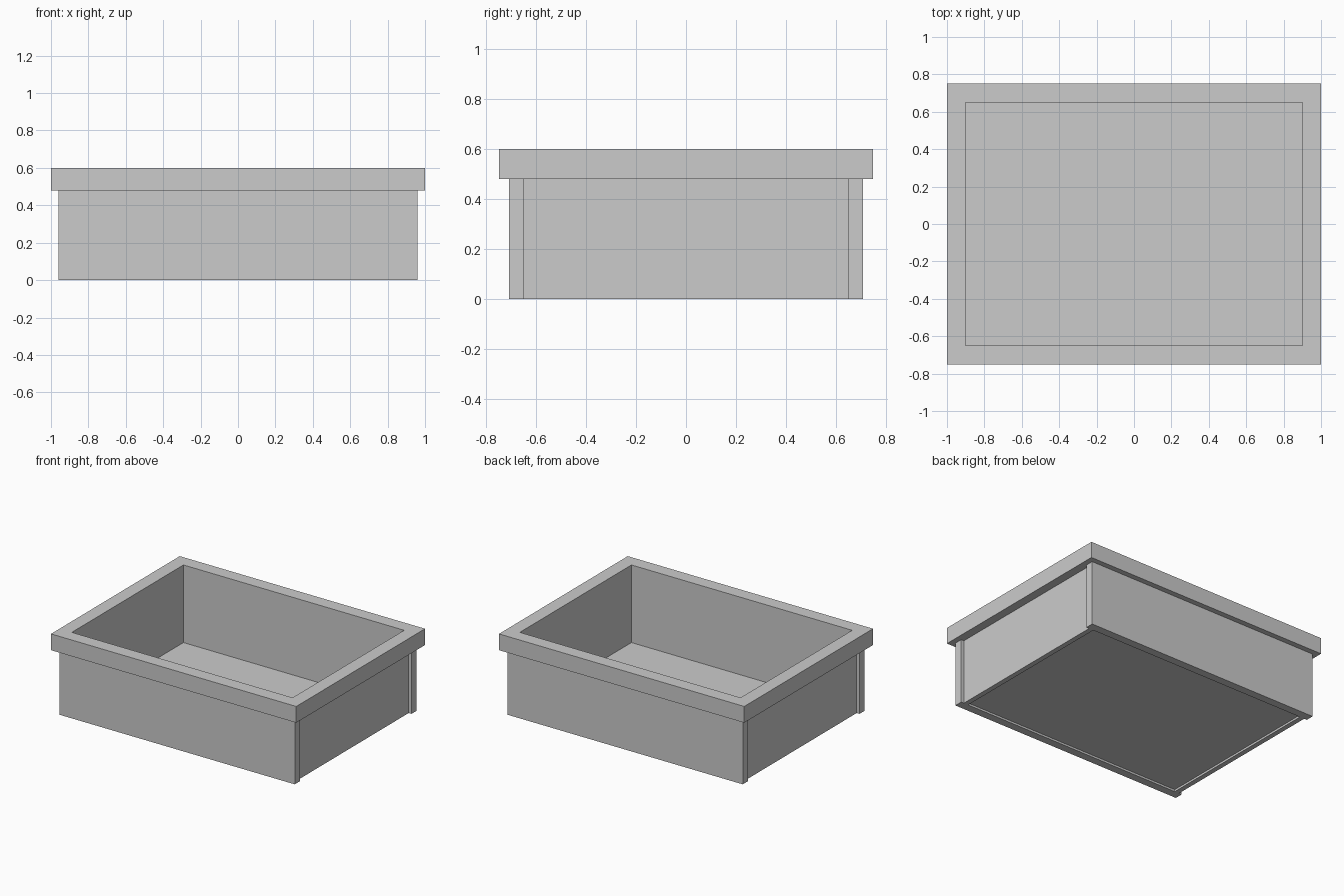
import bpy
import bmesh
from mathutils import Vector

if "Cube" in bpy.data.objects:
    bpy.data.objects.remove(bpy.data.objects["Cube"])


def box(name, lo, hi, mirror=None):
    """Box between two corners, optionally mirrored over a world axis."""
    lo, hi = Vector(lo), Vector(hi)
    bm = bmesh.new()
    bmesh.ops.create_cube(bm, size=1)
    bmesh.ops.scale(bm, vec=hi - lo, verts=bm.verts)
    bmesh.ops.translate(bm, vec=(lo + hi) / 2, verts=bm.verts)
    mesh = bpy.data.meshes.new(name)
    bm.to_mesh(mesh)
    bm.free()
    obj = bpy.data.objects.new(name, mesh)
    bpy.context.collection.objects.link(obj)
    if mirror is not None:
        mod = obj.modifiers.new("Mirror", 'MIRROR')
        mod.use_axis = [i == mirror for i in range(3)]
        mod.use_mirror_merge = False
    return obj


INNER_X, INNER_Y = 0.90, 0.65   # clear opening (half sizes)
WALL_TOP, RIM_TOP = 0.48, 0.60

# Long front and back panels, ends standing proud of the side panels
box("front_back_panels", (-0.96, -0.71, 0), (0.96, -INNER_Y, WALL_TOP), mirror=1)

# Recessed side panels fitted between the long panels
box("side_panels", (INNER_X, -INNER_Y, 0), (0.937, INNER_Y, WALL_TOP), mirror=0)

# Overhanging rim: full-length rails front and back, short rails between
box("front_back_rim", (-1.0, -0.75, WALL_TOP), (1.0, -INNER_Y, RIM_TOP), mirror=1)
box("side_rim", (INNER_X, -INNER_Y, WALL_TOP), (1.0, INNER_Y, RIM_TOP), mirror=0)

# Thin floor, slightly raised inside the walls
box("floor", (-INNER_X, -INNER_Y, 0.015), (INNER_X, INNER_Y, 0.028))
